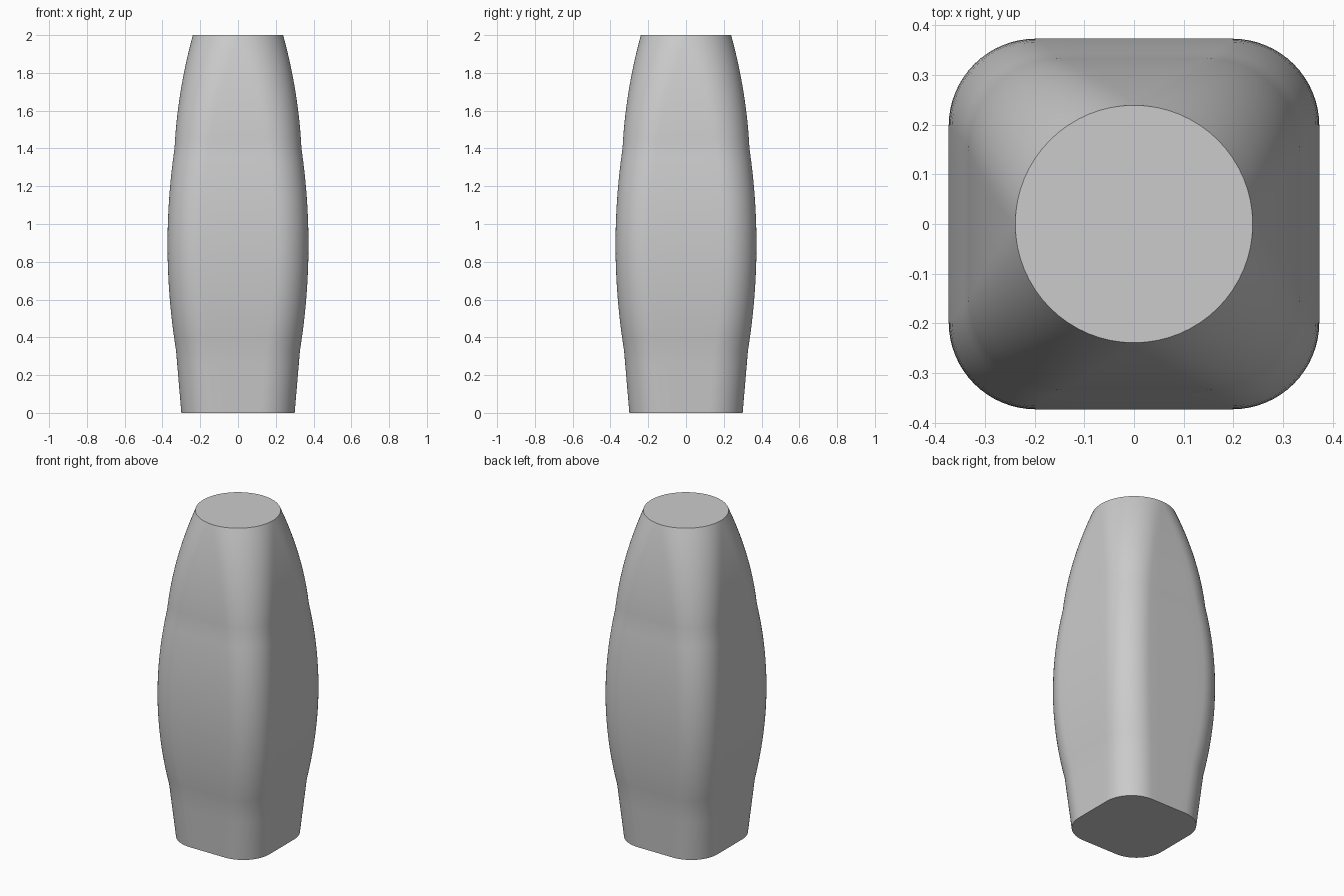
import bpy, bmesh, math

cube = bpy.data.objects.get("Cube")
if cube:
    bpy.data.objects.remove(cube, do_unlink=True)

grey = bpy.data.materials.new("light_grey")
grey.use_nodes = True
grey.diffuse_color = (0.6, 0.6, 0.6, 1)
grey.node_tree.nodes["Principled BSDF"].inputs["Base Color"].default_value = (0.6, 0.6, 0.6, 1)

ARC, FLAT = 16, 6   # steps per rounded corner and per flat side

# Loft spans: z range, then start, control and end of half width and corner radius
SPANS = [
    ((0.0, 0.33), (0.30, 0.314, 0.328), (0.18, 0.18, 0.18), 4),
    ((0.33, 1.4), (0.328, 0.414, 0.336), (0.18, 0.17, 0.18), 18),
    ((1.4, 2.0), (0.336, 0.321, 0.239), (0.18, 0.205, 0.239), 12),
]


def bezier(p, t):
    return (1 - t) ** 2 * p[0] + 2 * t * (1 - t) * p[1] + t * t * p[2]


def section(half, radius):
    """Rounded square that becomes a circle when radius equals half."""
    pts = []
    inner = half - radius
    for q in range(4):
        c, s = (1, 0, -1, 0)[q], (0, 1, 0, -1)[q]
        quarter = [(half, -inner + 2 * inner * i / FLAT) for i in range(FLAT)]
        for i in range(ARC):
            a = math.pi / 2 * i / ARC
            quarter.append((inner + radius * math.cos(a), inner + radius * math.sin(a)))
        pts += [(x * c - y * s, x * s + y * c) for x, y in quarter]
    return pts


# Lofted body
bm = bmesh.new()
rings = []
for n, ((z0, z1), half, radius, steps) in enumerate(SPANS):
    for i in range(0 if n == 0 else 1, steps + 1):
        t = i / steps
        h = bezier(half, t)
        r = min(bezier(radius, t), h)
        z = z0 + (z1 - z0) * t
        rings.append([bm.verts.new((x, y, z)) for x, y in section(h, r)])

for low, high in zip(rings, rings[1:]):
    for i in range(len(low)):
        j = (i + 1) % len(low)
        bm.faces.new((low[i], low[j], high[j], high[i]))

# Flat end caps; the flats shrink to nothing at the round top
bm.faces.new(rings[0][::-1])
bm.faces.new(rings[-1])
bmesh.ops.remove_doubles(bm, verts=rings[-1], dist=1e-5)
bmesh.ops.recalc_face_normals(bm, faces=bm.faces)

mesh = bpy.data.meshes.new("tapered_body")
bm.to_mesh(mesh)
bm.free()
mesh.materials.append(grey)
body = bpy.data.objects.new("tapered_body", mesh)
bpy.context.collection.objects.link(body)

bpy.ops.object.select_all(action='DESELECT')
body.select_set(True)
bpy.context.view_layer.objects.active = body
bpy.ops.object.shade_smooth_by_angle(angle=math.radians(35))
